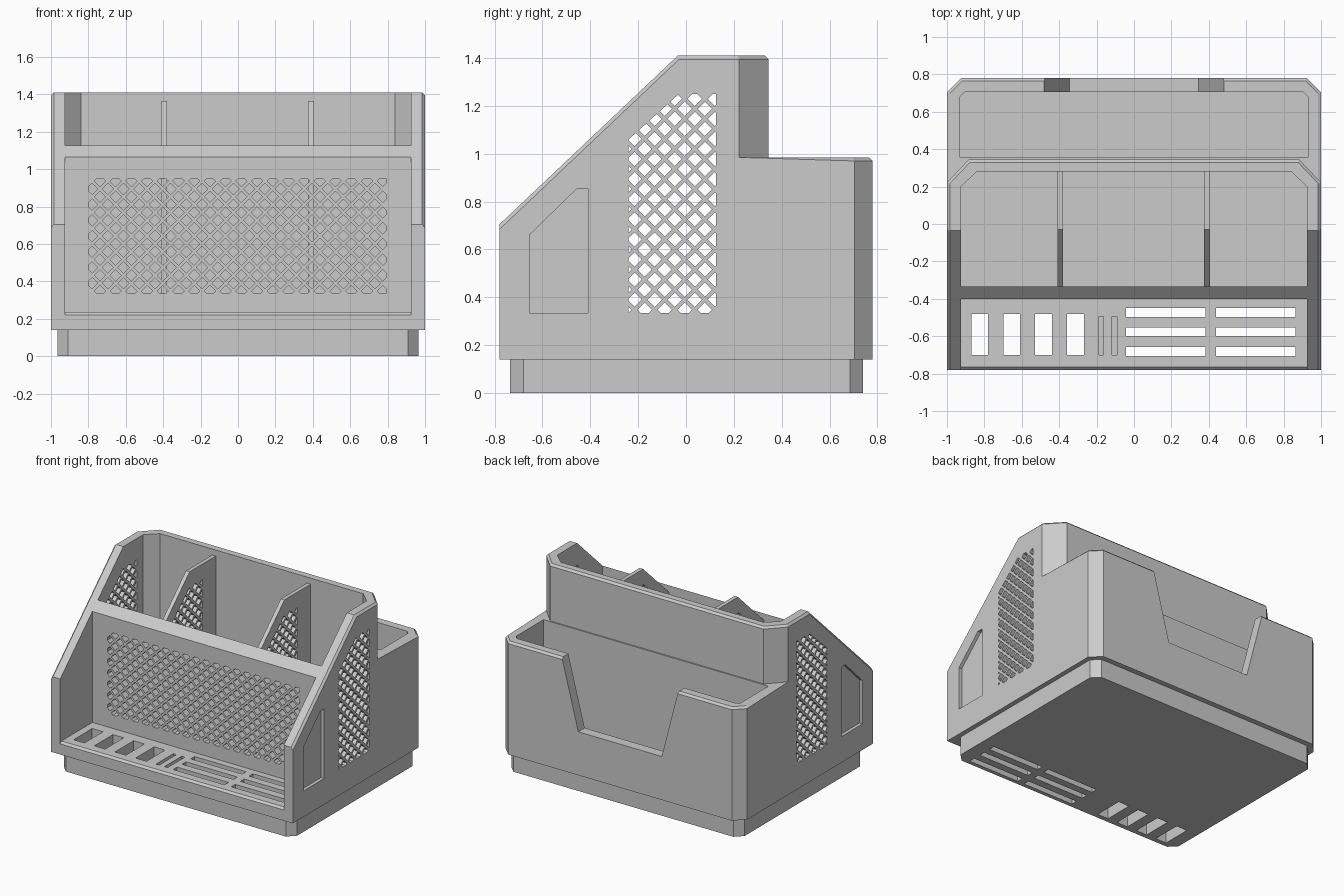
import bpy, bmesh
from mathutils import Vector

default = bpy.data.objects.get("Cube")
if default:
    bpy.data.objects.remove(default, do_unlink=True)

grey = bpy.data.materials.new("plain_grey")
grey.use_nodes = True
grey.diffuse_color = (0.6, 0.6, 0.6, 1)
grey.node_tree.nodes["Principled BSDF"].inputs["Base Color"].default_value = (0.6, 0.6, 0.6, 1)


def prisms(name, outlines, axis, lo, hi):
    """One object of outlines extruded along an axis."""
    place = {"x": lambda p, a: (a, p[0], p[1]),
             "y": lambda p, a: (p[0], a, p[1]),
             "z": lambda p, a: (p[0], p[1], a)}[axis]
    bm = bmesh.new()
    for pts in outlines:
        near = [bm.verts.new(place(p, lo)) for p in pts]
        far = [bm.verts.new(place(p, hi)) for p in pts]
        bm.faces.new(near)
        bm.faces.new(far)
        for i in range(len(pts)):
            j = (i + 1) % len(pts)
            bm.faces.new((near[i], near[j], far[j], far[i]))
    bmesh.ops.recalc_face_normals(bm, faces=bm.faces)
    mesh = bpy.data.meshes.new(name)
    bm.to_mesh(mesh)
    bm.free()
    mesh.materials.append(grey)
    ob = bpy.data.objects.new(name, mesh)
    bpy.context.collection.objects.link(ob)
    return ob


def cut(ob, *cutters):
    for c in cutters:
        c.hide_render = True
        mod = ob.modifiers.new("cut", "BOOLEAN")
        mod.operation, mod.solver, mod.object = "DIFFERENCE", "EXACT", c
        bpy.context.view_layer.objects.active = ob
        bpy.ops.object.modifier_apply(modifier=mod.name)


def rect(x0, x1, y0, y1):
    return [(x0, y0), (x1, y0), (x1, y1), (x0, y1)]


def mirrored(pts):
    return [(-x, y) for x, y in pts]


def clip(pts, region):
    """Clip a polygon to a convex counter-clockwise region."""
    for i, a in enumerate(region):
        a, b = Vector(a), Vector(region[(i + 1) % len(region)])
        d = b - a
        side = lambda p: d.x * (p.y - a.y) - d.y * (p.x - a.x)
        out = []
        for k, p in enumerate(pts):
            q = pts[(k + 1) % len(pts)]
            sp, sq = side(p), side(q)
            if sp >= 0:
                out.append(p)
            if sp * sq < 0:
                out.append(p.lerp(q, sp / (sp - sq)))
        pts = out
    return pts


def area(pts):
    return abs(sum(p.cross(pts[i - 1]) for i, p in enumerate(pts))) / 2


def lattice(region, first, pitch=0.084, r=0.03):
    """Staggered diamond holes kept inside the region."""
    holes = []
    right = max(p[0] for p in region)
    top = max(p[1] for p in region)
    for row in range(int((top - first[1]) / pitch * 2) + 3):
        z = first[1] + (row - 1) * pitch / 2
        x = first[0] - (row % 2 == 0) * pitch / 2
        while x < right + r:
            diamond = [Vector((x - r, z)), Vector((x, z - r)), Vector((x + r, z)), Vector((x, z + r))]
            hole = clip(diamond, region)
            if len(hole) > 2 and area(hole) > 0.0001:
                holes.append(hole)
            x += pitch
    return holes


# Outer body: stepped side profile with chamfered rear corners
profile = [(-0.78, 0.14), (0.78, 0.14), (0.78, 0.985), (0.345, 0.985),
           (0.345, 1.41), (-0.035, 1.41), (-0.78, 0.705)]
body = prisms("organizer_body", [profile], "x", -1, 1)
tower_corner = [(1.04, 0.18), (1.04, 0.5), (0.736, 0.5)]
tray_corner = [(1.04, 0.665), (1.04, 0.9), (0.805, 0.9)]
helpers = [
    prisms("tower_corner_cutter", [tower_corner, mirrored(tower_corner)], "z", 0.985, 1.6),
    prisms("tray_corner_cutter", [tray_corner, mirrored(tray_corner)], "z", 0, 1.2)]
cut(body, *helpers)

# Small chamfer along the outer rims
bm = bmesh.new()
bm.from_mesh(body.data)
bmesh.ops.remove_doubles(bm, verts=bm.verts, dist=0.0001)
bmesh.ops.dissolve_limit(bm, angle_limit=0.01, verts=bm.verts, edges=bm.edges)
bm.normal_update()
rims = []
for e in bm.edges:
    if len(e.link_faces) == 2 and e.is_convex:
        low, high = sorted((f.normal for f in e.link_faces), key=lambda n: n.z)
        if high.z > 0.3 and abs(low.z) < 0.1 and low.y > -0.9:
            rims.append(e)
bmesh.ops.bevel(bm, geom=rims, offset=0.015, segments=1, affect="EDGES")
bm.to_mesh(body.data)
bm.free()

# Hollows: front shelf, middle compartment, rear tray, rear notch
front_hollow = prisms("front_shelf_cutter", [[(-0.4, 0.235), (-0.765, 0.235), (-0.9, 0.1),
                                              (-0.9, 1.6), (-0.4, 1.6)]], "x", -0.925, 0.925)
middle_hollow = prisms("compartment_cutter", [[(-0.925, -0.335), (0.925, -0.335), (0.925, 0.2),
                                               (0.84, 0.28), (-0.84, 0.28), (-0.925, 0.2)]],
                       "z", 0.235, 1.6)
rear_hollow = prisms("rear_tray_cutter", [[(-0.93, 0.355), (0.93, 0.355), (0.93, 0.68),
                                           (0.905, 0.705), (-0.905, 0.705), (-0.93, 0.68)]],
                     "z", 0.235, 1.2)
notch = prisms("rear_notch_cutter", [[(-0.345, 0.465), (0.345, 0.465), (0.51, 1.1), (-0.51, 1.1)]],
               "y", 0.6, 0.9)

# Shallow recessed panel on each outer side
panel = [(-0.655, 0.335), (-0.41, 0.335), (-0.41, 0.855), (-0.455, 0.855), (-0.655, 0.66)]
panels = [prisms("side_panel_cutter", [panel], "x", s * 0.975, s * 1.1) for s in (-1, 1)]

# Diamond lattices in the front wall and sides
front_region = rect(-0.8, 0.79, 0.335, 0.95)
side_region = [(-0.24, 0.335), (0.125, 0.335), (0.125, 1.25), (-0.03, 1.25), (-0.24, 1.06)]
front_holes = prisms("front_lattice_cutter", lattice(front_region, (-0.78, 0.39)), "y", -0.45, -0.3)
side_holes = prisms("side_lattice_cutter", lattice(side_region, (-0.215, 0.39)), "x", -1.1, 1.1)

# Shelf slots through the base, plus two blind slits
slots = [rect(-0.87 + i * 0.171, -0.78 + i * 0.171, -0.7, -0.48) for i in range(4)]
slots += [rect(x, x + 0.425, y, y + 0.047) for x in (-0.043, 0.438) for y in (-0.705, -0.6, -0.497)]
slot_holes = prisms("slot_cutter", slots, "z", -0.1, 0.4)
slits = prisms("slit_cutter", [rect(x, x + 0.026, -0.7, -0.495) for x in (-0.188, -0.118)],
               "z", 0.16, 0.4)
cut(body, front_hollow, middle_hollow, rear_hollow, notch, *panels,
    front_holes, side_holes, slot_holes, slits)

# Inset plinth
half = [(0.965, -0.68), (0.965, 0.685), (0.91, 0.74), (-0.91, 0.74),
        (-0.965, 0.685), (-0.965, -0.68), (-0.91, -0.735), (0.91, -0.735)]
plinth = prisms("plinth", [half], "z", 0, 0.14)
cut(plinth, slot_holes)

# Compartment dividers
divider = [(-0.335, 0.235), (0.28, 0.235), (0.28, 1.365), (-0.03, 1.365), (-0.335, 1.076)]
for name, x in (("divider_right", -0.395), ("divider_left", 0.39)):
    cut(prisms(name, [divider], "x", x - 0.015, x + 0.015), side_holes)

# Remove the cutters
for ob in helpers + panels + [front_hollow, middle_hollow, rear_hollow, notch,
                              front_holes, side_holes, slot_holes, slits]:
    bpy.data.objects.remove(ob, do_unlink=True)
